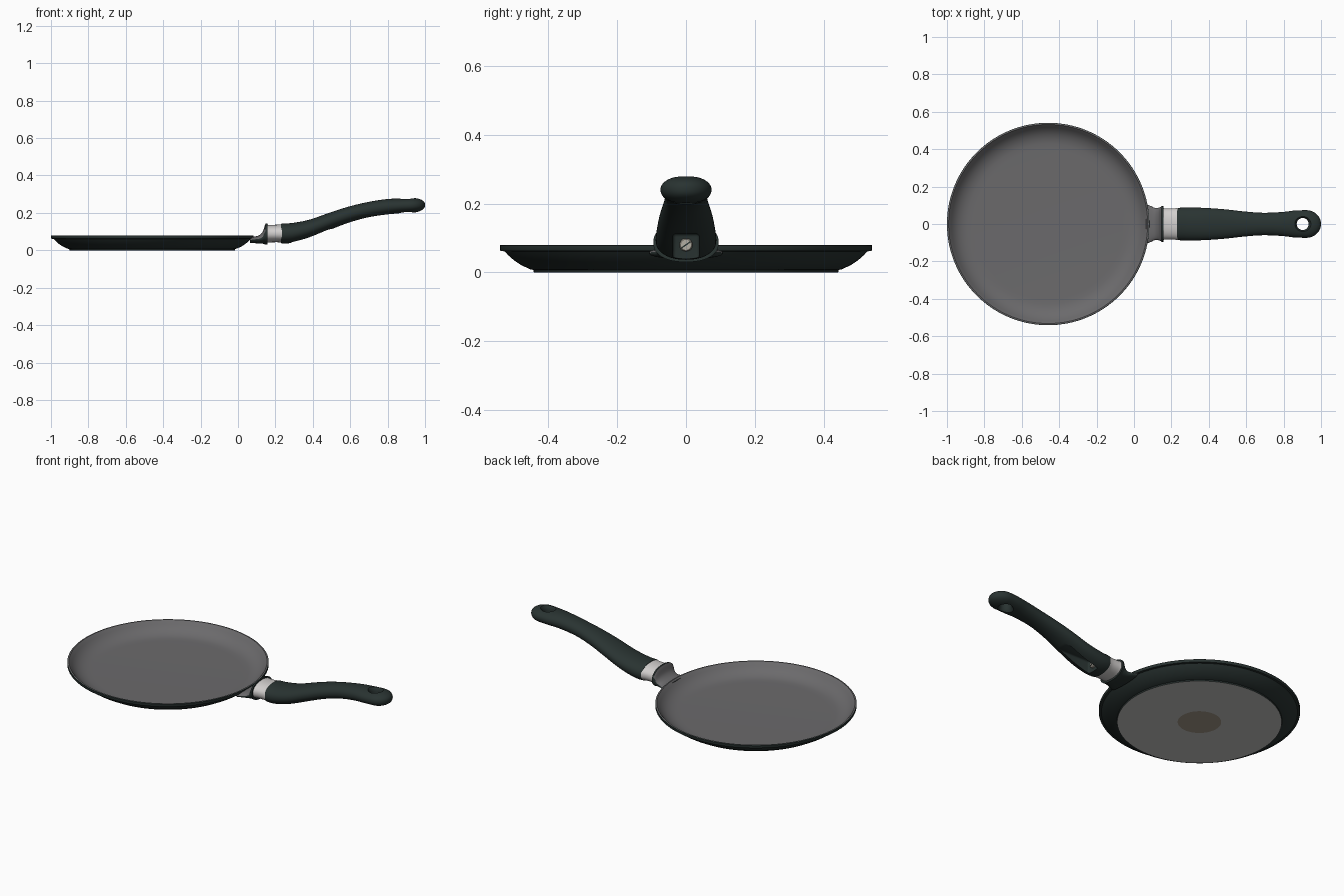
import bpy, bmesh, math
from mathutils import Vector, Matrix

if "Cube" in bpy.data.objects:
    bpy.data.objects.remove(bpy.data.objects["Cube"])

def mat(name, r, g, b):
    m = bpy.data.materials.new(name)
    m.diffuse_color = (r, g, b, 1)
    m.use_nodes = True
    m.node_tree.nodes["Principled BSDF"].inputs["Base Color"].default_value = m.diffuse_color
    return m

DARK = mat("dark green black", 0.022, 0.033, 0.031)
GREY = mat("nonstick grey", 0.147, 0.144, 0.149)
BASE = mat("base grey", 0.54, 0.54, 0.53)
CENTRE = mat("centre brown grey", 0.36, 0.32, 0.25)
SILVER = mat("brushed silver", 0.64, 0.62, 0.61)
SCREW = mat("screw metal", 0.45, 0.42, 0.36)

def finish(name, bm, mats, angle=35):
    bmesh.ops.recalc_face_normals(bm, faces=bm.faces)
    me = bpy.data.meshes.new(name)
    bm.to_mesh(me)
    bm.free()
    ob = bpy.data.objects.new(name, me)
    bpy.context.collection.objects.link(ob)
    for m in mats:
        me.materials.append(m)
    smooth(ob, angle)
    return ob

def smooth(ob, angle=35):
    bpy.ops.object.select_all(action='DESELECT')
    ob.select_set(True)
    bpy.context.view_layer.objects.active = ob
    bpy.ops.object.shade_smooth_by_angle(angle=math.radians(angle))

def skin(bm, rings, idx=None, caps=True):
    """Bridge successive rings of points; optional material per band."""
    vs = [[bm.verts.new(p) for p in r] for r in rings]
    n = len(vs[0])
    for k, (a, b) in enumerate(zip(vs, vs[1:])):
        for i in range(n):
            j = (i + 1) % n
            f = bm.faces.new((a[i], a[j], b[j], b[i]))
            if idx:
                f.material_index = idx[k]
    if caps:
        f0, f1 = bm.faces.new(vs[0]), bm.faces.new(vs[-1])
        if idx:
            f0.material_index, f1.material_index = idx[0], idx[-1]

def lathe(name, prof, loc, mats, idx=None, n=96, rot=None):
    """Turn (radius, z) points around z; the two ends are capped flat."""
    bm = bmesh.new()
    skin(bm, [[(r * math.cos(2 * math.pi * i / n), r * math.sin(2 * math.pi * i / n), z)
               for i in range(n)] for r, z in prof], idx)
    M = Matrix.Translation(loc)
    if rot:
        M = M @ rot
    bmesh.ops.transform(bm, matrix=M, verts=bm.verts)
    return finish(name, bm, mats)

def oval(x, z, w, h, p=2.0, n=56):
    """Superellipse cross-section across the handle axis."""
    pts = []
    for i in range(n):
        c, s = math.cos(2 * math.pi * i / n), math.sin(2 * math.pi * i / n)
        pts.append((x, w * math.copysign(abs(c) ** (2 / p), c),
                    z + h * math.copysign(abs(s) ** (2 / p), s)))
    return pts

def spline(st, steps=5):
    """Catmull-Rom through the stations."""
    v = [Vector(s) for s in st]
    v = [2 * v[0] - v[1]] + v + [2 * v[-1] - v[-2]]
    out = []
    for a, b, c, d in zip(v, v[1:], v[2:], v[3:]):
        for k in range(steps):
            t = k / steps
            out.append(0.5 * (2 * b + (c - a) * t + (2 * a - 5 * b + 4 * c - d) * t * t
                              + (3 * b - a - 3 * c + d) * t ** 3))
    return out + [v[-2]]

def cut(ob, cutter):
    cutter.hide_render = True
    m = ob.modifiers.new("cut", 'BOOLEAN')
    m.operation, m.solver, m.object = 'DIFFERENCE', 'EXACT', cutter
    bpy.context.view_layer.objects.active = ob
    bpy.ops.object.modifier_apply(modifier=m.name)
    bpy.data.objects.remove(cutter)

def box(name, lo, hi, m, bevel=0.0):
    bm = bmesh.new()
    bmesh.ops.create_cube(bm, size=1)
    for v in bm.verts:
        v.co = [(a + b) / 2 + c * (b - a) for a, b, c in zip(lo, hi, v.co)]
    if bevel:
        bmesh.ops.bevel(bm, geom=bm.edges[:], offset=bevel, segments=3,
                        affect='EDGES', profile=0.5)
    return finish(name, bm, [m])

# Pan body: underside disc, outer wall, rim, inner wall and floor
prof = [(0.117, 0), (0.442, 0), (0.444, 0.007), (0.453, 0.009), (0.479, 0.021),
        (0.501, 0.036), (0.517, 0.050), (0.527, 0.061), (0.539, 0.062), (0.541, 0.065),
        (0.541, 0.078), (0.538, 0.080), (0.532, 0.080), (0.527, 0.075), (0.516, 0.061),
        (0.501, 0.045), (0.480, 0.031), (0.455, 0.021), (0.43, 0.017), (0.40, 0.016)]
idx = [1] + [0] * 10 + [2] * 8
pan = lathe("pan_body", prof, (-0.459, 0, 0), [DARK, BASE, GREY, CENTRE], idx, n=128)
for f in pan.data.polygons:                       # centre spot underneath
    if len(f.vertices) > 4 and f.center.z < 0.001:
        f.material_index = 3

# Bracket between pan and handle, grey coating on the dished top
bm = bmesh.new()
st = [(0.064, 0.056, 0.106, 0.017), (0.088, 0.056, 0.097, 0.018), (0.112, 0.058, 0.086, 0.022),
      (0.132, 0.067, 0.087, 0.032), (0.143, 0.082, 0.092, 0.050), (0.148, 0.087, 0.095, 0.057)]
skin(bm, [oval(*s, p=2.3) for s in spline(st) + [(0.157, 0.087, 0.095, 0.057)]])
bmesh.ops.recalc_face_normals(bm, faces=bm.faces)
for f in bm.faces:
    c = f.calc_center_median()
    if f.normal.z > 0.2 and c.x < 0.148 and len(f.verts) == 4:
        f.material_index = 1
finish("bracket", bm, [DARK, GREY], 50)

# Silver ferrule, slightly waisted
bm = bmesh.new()
st = [(0.150, 0.089, 0.086, 0.049), (0.170, 0.089, 0.083, 0.047),
      (0.210, 0.090, 0.083, 0.047), (0.236, 0.090, 0.086, 0.049)]
skin(bm, [oval(*s, p=2.2) for s in spline(st)])
finish("ferrule", bm, [SILVER])

# Handle: swept oval stations (x, z, half width, half height), rounded end
st = [(0.230, 0.090, 0.080, 0.048), (0.237, 0.090, 0.086, 0.053), (0.29, 0.093, 0.088, 0.053),
      (0.38, 0.114, 0.086, 0.049), (0.49, 0.155, 0.078, 0.046), (0.59, 0.190, 0.067, 0.043),
      (0.69, 0.216, 0.060, 0.041), (0.79, 0.232, 0.064, 0.041), (0.86, 0.237, 0.072, 0.040),
      (0.92, 0.240, 0.074, 0.040)]
rings = spline(st)
for k in range(1, 13):
    a = math.pi / 2 * k / 12.2
    rings.append((0.92 + 0.08 * math.sin(a), 0.240 + 0.002 * math.sin(a),
                  0.074 * math.cos(a), 0.040 * math.cos(a) ** 0.8))
bm = bmesh.new()
skin(bm, [oval(*s, p=2.15) for s in rings])
handle = finish("handle", bm, [DARK])

# Flared hanging hole and screw recess
hole = [(0.060, -0.06), (0.044, -0.040), (0.036, -0.029), (0.032, -0.015),
        (0.032, 0.015), (0.036, 0.029), (0.044, 0.040), (0.060, 0.06)]
cut(handle, lathe("hole_cutter", hole, (0.902, 0, 0.239), [DARK], n=40))
cut(handle, box("recess_cutter", (0.285, -0.038, -0.02), (0.56, 0.038, 0.113), DARK, 0.010))
smooth(handle)

# Slotted screw at the back of the recess
turn = Matrix.Rotation(math.pi / 2, 4, 'Y')
lathe("screw", [(0.019, -0.01), (0.019, 0.006), (0.016, 0.009)], (0.287, 0, 0.080),
      [SCREW], n=32, rot=turn)
slot = box("screw_slot", (-0.001, -0.016, -0.002), (0.001, 0.016, 0.002), DARK)
slot.location = (0.2962, 0, 0.080)
slot.rotation_euler.x = math.radians(35)
